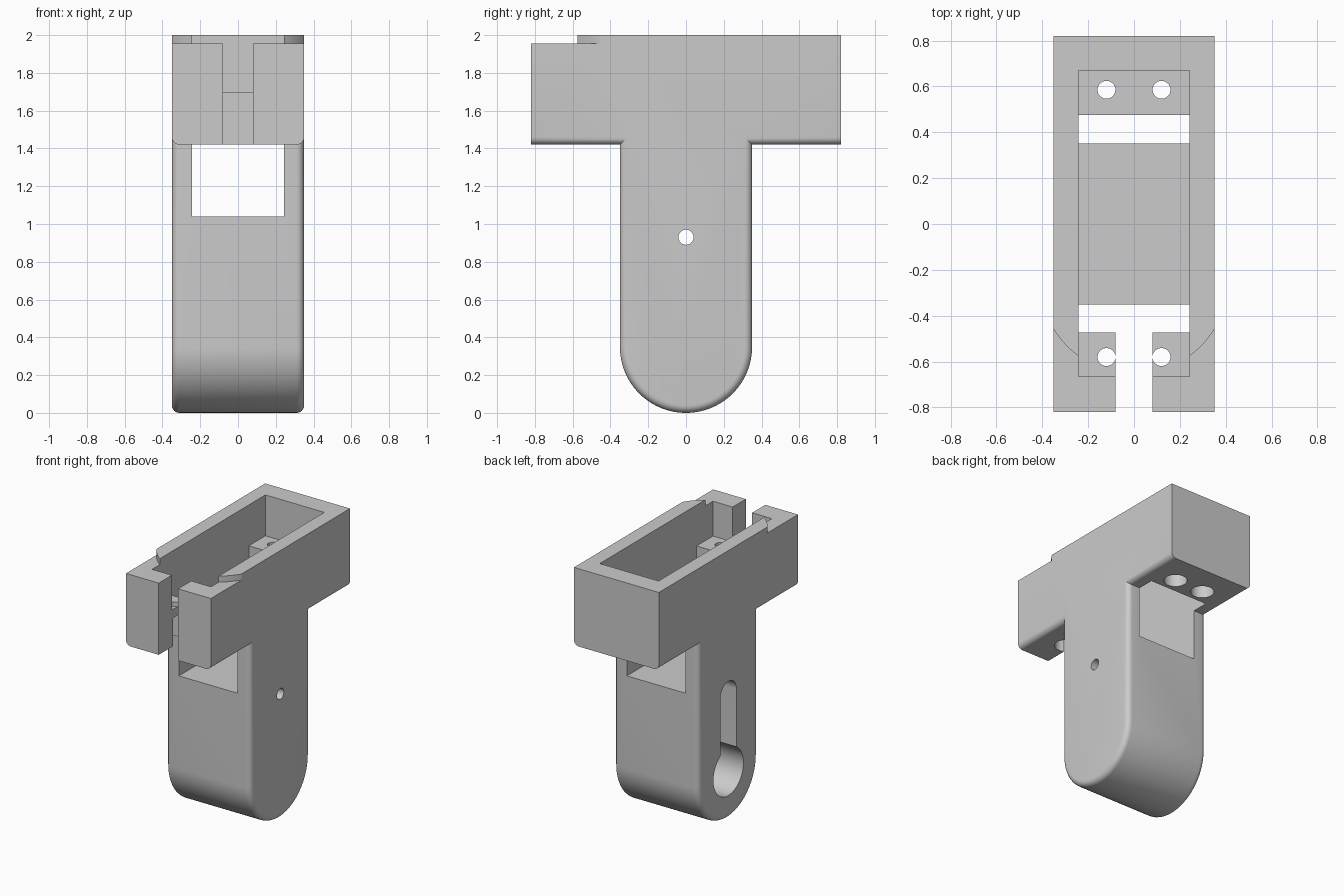
import bpy, bmesh, math
from mathutils import Matrix, Vector

cube = bpy.data.objects.get("Cube")
if cube:
    bpy.data.objects.remove(cube, do_unlink=True)

W, LEN, LEG = 0.35, 0.82, 0.35        # half width, half tray length, leg radius
TRAY_Z, TOP, FILLET = 1.42, 2.0, 0.04

grey = bpy.data.materials.new("plain grey")
grey.use_nodes = True
colour = (0.6, 0.6, 0.6, 1)
grey.diffuse_color = colour
grey.node_tree.nodes["Principled BSDF"].inputs["Base Color"].default_value = colour


def make_object(name, bm):
    bmesh.ops.recalc_face_normals(bm, faces=bm.faces)
    mesh = bpy.data.meshes.new(name)
    bm.to_mesh(mesh)
    bm.free()
    mesh.materials.append(grey)
    obj = bpy.data.objects.new(name, mesh)
    bpy.context.collection.objects.link(obj)
    return obj


def prism(points, offset):
    """Extrude a closed outline along the offset vector."""
    bm = bmesh.new()
    face = bm.faces.new([bm.verts.new(p) for p in points])
    new = bmesh.ops.extrude_face_region(bm, geom=[face])["geom"]
    bmesh.ops.translate(bm, vec=offset, verts=[v for v in new if isinstance(v, bmesh.types.BMVert)])
    return bm


def arc(cu, cv, r, start, end, n):
    steps = [math.radians(start + (end - start) * i / n) for i in range(n + 1)]
    return [(cu + r * math.cos(a), cv + r * math.sin(a)) for a in steps]


def cut(obj, bm):
    cutter = make_object("cutter", bm)
    cutter.hide_render = True
    mod = obj.modifiers.new("cut", "BOOLEAN")
    mod.operation, mod.solver, mod.object = "DIFFERENCE", "EXACT", cutter
    bpy.ops.object.select_all(action="DESELECT")
    bpy.context.view_layer.objects.active = obj
    obj.select_set(True)
    bpy.ops.object.modifier_apply(modifier=mod.name)
    bpy.data.objects.remove(cutter, do_unlink=True)


def box(x0, x1, y0, y1, z0, z1):
    return prism([(x0, y0, z0), (x1, y0, z0), (x1, y1, z0), (x0, y1, z0)], (0, 0, z1 - z0))


def cylinder(r, start, axis, length):
    bm = bmesh.new()
    turn = Vector((0, 0, 1)).rotation_difference(Vector(axis)).to_matrix().to_4x4()
    place = Matrix.Translation(Vector(start) + Vector(axis) * length / 2) @ turn
    bmesh.ops.create_cone(bm, cap_ends=True, segments=40, radius1=r, radius2=r,
                          depth=length, matrix=place)
    return bm


# T-shaped body with a rounded foot
outline = arc(0, LEG, LEG, 180, 360, 48)
outline += [(LEG, TRAY_Z), (LEN, TRAY_Z), (LEN, TOP), (-LEN, TOP), (-LEN, TRAY_Z), (-LEG, TRAY_Z)]
body_bm = prism([(-W, y, z) for y, z in outline], (2 * W, 0, 0))


# Soft side edges on everything below the tray walls
def is_soft(edge):
    a, b = (v.co for v in edge.verts)
    return abs(a.x - b.x) < 1e-4 and min(a.z, b.z) < TOP - 0.01 and max(a.z, b.z) < TOP - 0.01


bmesh.ops.bevel(body_bm, geom=[e for e in body_bm.edges if is_soft(e)], offset=FILLET,
                segments=6, profile=0.5, affect="EDGES", clamp_overlap=False)
body = make_object("bracket_body", body_bm)

# Tray pocket, and the lower well that opens through the top of the leg
cut(body, box(-0.243, 0.243, -0.665, 0.67, 1.695, 2.2))
cut(body, box(-0.243, 0.243, -0.472, 0.475, 1.04, 1.8))

# Cable slot through the front wall and ledge
cut(body, box(-0.08, 0.08, -1, -0.4, 1.3, 2.2))

# Lowered front rim, bounded by a round step
rim = arc(0, -0.245, 0.41, 180, 360, 64)
rim = [(-0.5, -0.245)] + rim + [(0.5, -0.245), (0.5, -1), (-0.5, -1)]
cut(body, prism([(x, y, 1.955) for x, y in rim], (0, 0, 0.2)))

# Screw holes in the ledges, counterbored from below
for x in (-0.12, 0.12):
    for y in (-0.58, 0.585):
        cut(body, cylinder(0.039, (x, y, 1.3), (0, 0, 1), 0.5))
        cut(body, cylinder(0.08, (x, y, 1.3), (0, 0, 1), 0.33))

# Keyhole pocket in one side of the leg: big round below, narrow slot above
big, small = 0.177, 0.095
join = math.degrees(math.acos(small / big))
keyhole = arc(0, 0.35, big, 180 - join, 360 + join, 48) + arc(0, 0.93, small, 0, 180, 24)
cut(body, prism([(-0.5, y, z) for y, z in keyhole], (0.745, 0, 0)))

# Small pin hole through the other side
cut(body, cylinder(0.04, (0, 0, 0.93), (1, 0, 0), 0.6))

bpy.ops.object.select_all(action="DESELECT")
body.select_set(True)
bpy.context.view_layer.objects.active = body
bpy.ops.object.shade_smooth_by_angle(angle=math.radians(30))
